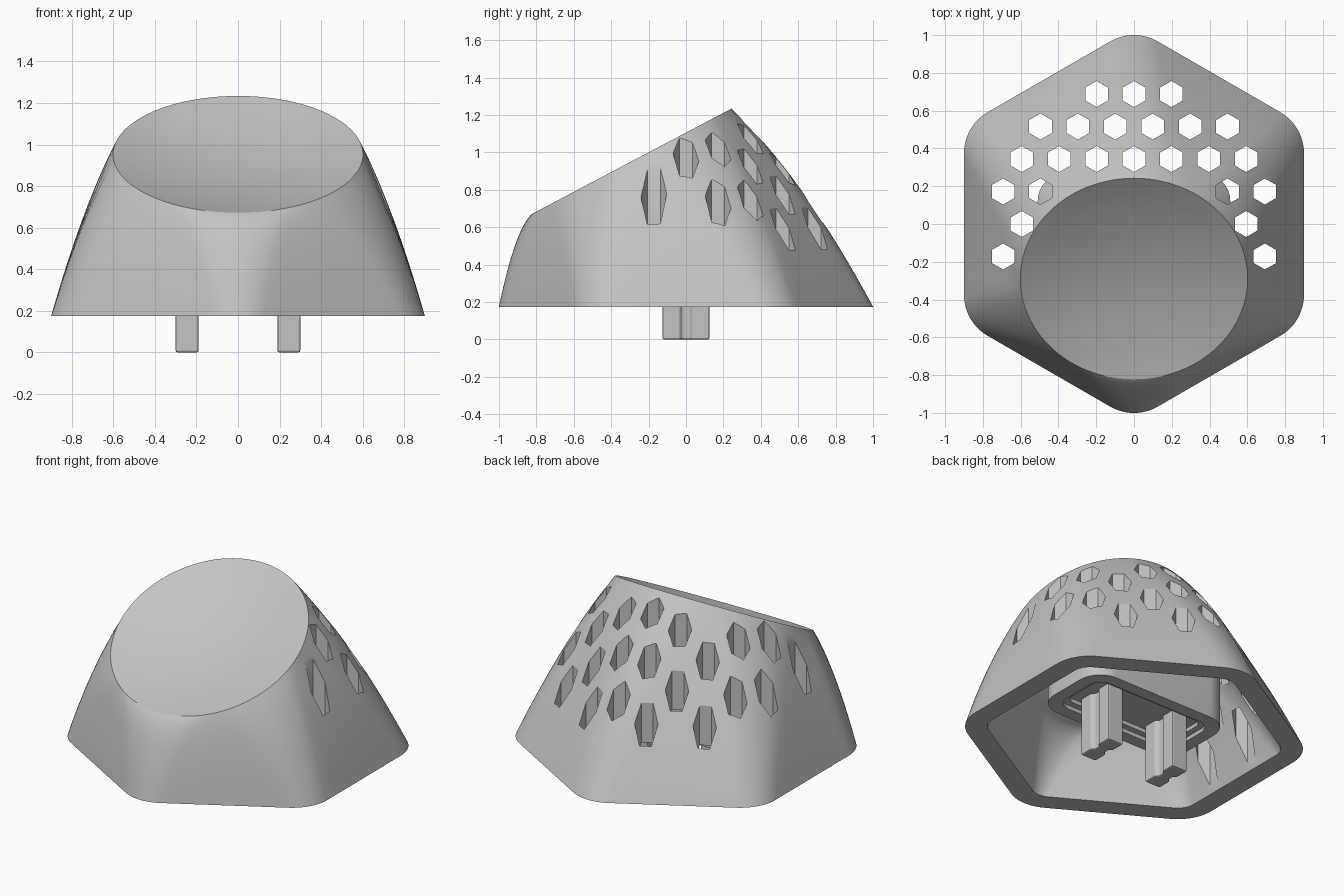
import bpy, bmesh
from math import sin, cos, pi, radians, atan2
from mathutils import Vector

if "Cube" in bpy.data.objects:
    bpy.data.objects.remove(bpy.data.objects["Cube"])

grey = bpy.data.materials.new("warm_grey_plastic")
grey.use_nodes = True
colour = (0.55, 0.55, 0.55, 1)
grey.diffuse_color = colour
grey.node_tree.nodes["Principled BSDF"].inputs["Base Color"].default_value = colour

BASE_Z = 0.174
TILT = atan2(0.57, 1.08)
NORMAL = Vector((0, -sin(TILT), cos(TILT)))
SLOPE = Vector((0, cos(TILT), sin(TILT)))
TOP = Vector((0, -0.29, 0.953))


def finish(name, bm):
    bmesh.ops.recalc_face_normals(bm, faces=bm.faces)
    mesh = bpy.data.meshes.new(name)
    bm.to_mesh(mesh)
    bm.free()
    mesh.materials.append(grey)
    obj = bpy.data.objects.new(name, mesh)
    bpy.context.collection.objects.link(obj)
    return obj


def activate(obj):
    bpy.ops.object.select_all(action='DESELECT')
    obj.select_set(True)
    bpy.context.view_layer.objects.active = obj


def boolean(obj, cutter, operation='DIFFERENCE'):
    mod = obj.modifiers.new("cut", 'BOOLEAN')
    mod.operation = operation
    mod.solver = 'EXACT'
    mod.object = cutter
    activate(obj)
    bpy.ops.object.modifier_apply(modifier=mod.name)
    bpy.data.objects.remove(cutter)


def smooth(obj):
    activate(obj)
    bpy.ops.object.shade_smooth_by_angle(angle=radians(28))


def add_prism(bm, points, z0, z1):
    low = [bm.verts.new((x, y, z0)) for x, y in points]
    high = [bm.verts.new((x, y, z1)) for x, y in points]
    bm.faces.new(low)
    bm.faces.new(high)
    for i in range(len(low)):
        j = (i + 1) % len(low)
        bm.faces.new((low[i], low[j], high[j], high[i]))


def prism(name, points, z0, z1):
    bm = bmesh.new()
    add_prism(bm, points, z0, z1)
    return finish(name, bm)


def rounded_rect(hx, hy, r, steps=8):
    pts = []
    for k, (sx, sy) in enumerate(((1, 1), (-1, 1), (-1, -1), (1, -1))):
        for i in range(steps + 1):
            a = (k + i / steps) * pi / 2
            pts.append((sx * (hx - r) + r * cos(a), sy * (hy - r) + r * sin(a)))
    return pts


def hexagon_to_circle(inset):
    """Pairs of a rounded hexagon point and its angle on the top circle."""
    apothem, r, share, arc, flat = 0.9 - inset, 0.25 - inset, radians(23), 10, 8
    pairs = []
    for k in range(6):
        a = radians(30 + 60 * k)
        mid = Vector((cos(a), sin(a), 0)) * (apothem - r) / cos(pi / 6)
        for i in range(arc + 1):
            u = 2 * i / arc - 1
            n = a + u * pi / 6
            pairs.append((mid + Vector((cos(n), sin(n), 0)) * r, a + u * share))
        start = pairs[-1][0]
        b = a + pi / 3
        end = Vector((cos(b), sin(b), 0)) * (apothem - r) / cos(pi / 6)
        end += Vector((cos(a + pi / 6), sin(a + pi / 6), 0)) * r
        for i in range(1, flat):
            u = i / flat
            pairs.append((start.lerp(end, u), a + share + u * (pi / 3 - 2 * share)))
    return pairs


def loft(name, inset=0.0, drop=0.0, dish=0.0, skirt=0.0, steps=16):
    """Rounded hexagon base swept up to a tilted, dished disc."""
    bm = bmesh.new()
    pairs = hexagon_to_circle(inset)
    centre = TOP - NORMAL * drop
    radius = 0.602 - inset
    rings = []
    if skirt:
        rings.append([Vector((p.x, p.y, BASE_Z - skirt)) for p, a in pairs])
    for s in range(steps + 1):
        t = s / steps
        ring = []
        for p, a in pairs:
            low = Vector((p.x, p.y, BASE_Z))
            high = centre + (Vector((cos(a), 0, 0)) + SLOPE * sin(a)) * radius
            # The walls bulge most at the front and back
            ctrl = (low + high) / 2 + Vector((0, 0, 0.12 + 0.055 * sin(a) ** 2))
            ring.append(low * (1 - t) ** 2 + ctrl * 2 * t * (1 - t) + high * t * t)
        rings.append(ring)
    rim = rings[-1]
    for f in (0.85, 0.7, 0.5, 0.3, 0.1):
        sink = NORMAL * dish * (1 - f * f)
        rings.append([centre + (p - centre) * f - sink for p in rim])
    rings = [[bm.verts.new(p) for p in ring] for ring in rings]
    n = len(pairs)
    for lower, upper in zip(rings, rings[1:]):
        for i in range(n):
            j = (i + 1) % n
            bm.faces.new((lower[i], lower[j], upper[j], upper[i]))
    bm.faces.new(rings[0])
    bm.faces.new(rings[-1])
    return finish(name, bm)


# Hollow shell
shell = loft("shell", dish=0.08)
boolean(shell, loft("cavity_cutter", inset=0.13, drop=0.18, skirt=0.1))

# Honeycomb of vertical holes around the back and sides
PITCH, ROW = 0.198, 0.172
rows = {4: (0, 1), 3: (0.5, 1.5, 2.5), 2: (0, 1, 2, 3),
        1: (2.5, 3.5), 0: (3,), -1: (3.5,)}
bm = bmesh.new()
for row, columns in rows.items():
    for x in {s * c * PITCH for c in columns for s in (-1, 1)}:
        corners = [(x + 0.069 * sin(k * pi / 3), row * ROW + 0.069 * cos(k * pi / 3))
                   for k in range(6)]
        add_prism(bm, corners, 0.19, 1.5)
boolean(shell, finish("hole_cutter", bm))
smooth(shell)

# Inner pedestal, trimmed to stay within the shell, with a stepped recess below
pedestal = prism("pedestal", rounded_rect(0.51, 0.27, 0.15), 0.325, 1.4)
boolean(pedestal, loft("trim_cutter", inset=0.12, drop=0.165), 'INTERSECT')
for hx, hy, r, top in ((0.43, 0.19, 0.09, 0.35), (0.39, 0.15, 0.05, 0.375)):
    boolean(pedestal, prism("recess_cutter", rounded_rect(hx, hy, r), 0.3, top))
smooth(pedestal)

# Two mounting prongs, notched along both faces
half = [(0.055, -0.125), (0.055, -0.035), (0.035, -0.02),
        (0.035, 0.02), (0.055, 0.035), (0.055, 0.125)]
outline = half + [(-x, -y) for x, y in half]
for side, x0 in (("left", 0.245), ("right", -0.245)):
    prong = prism(side + "_prong", [(x0 + x, y) for x, y in outline], 0, 0.42)
    bevel = prong.modifiers.new("soft_edges", 'BEVEL')
    bevel.width = 0.008
    bevel.segments = 2
